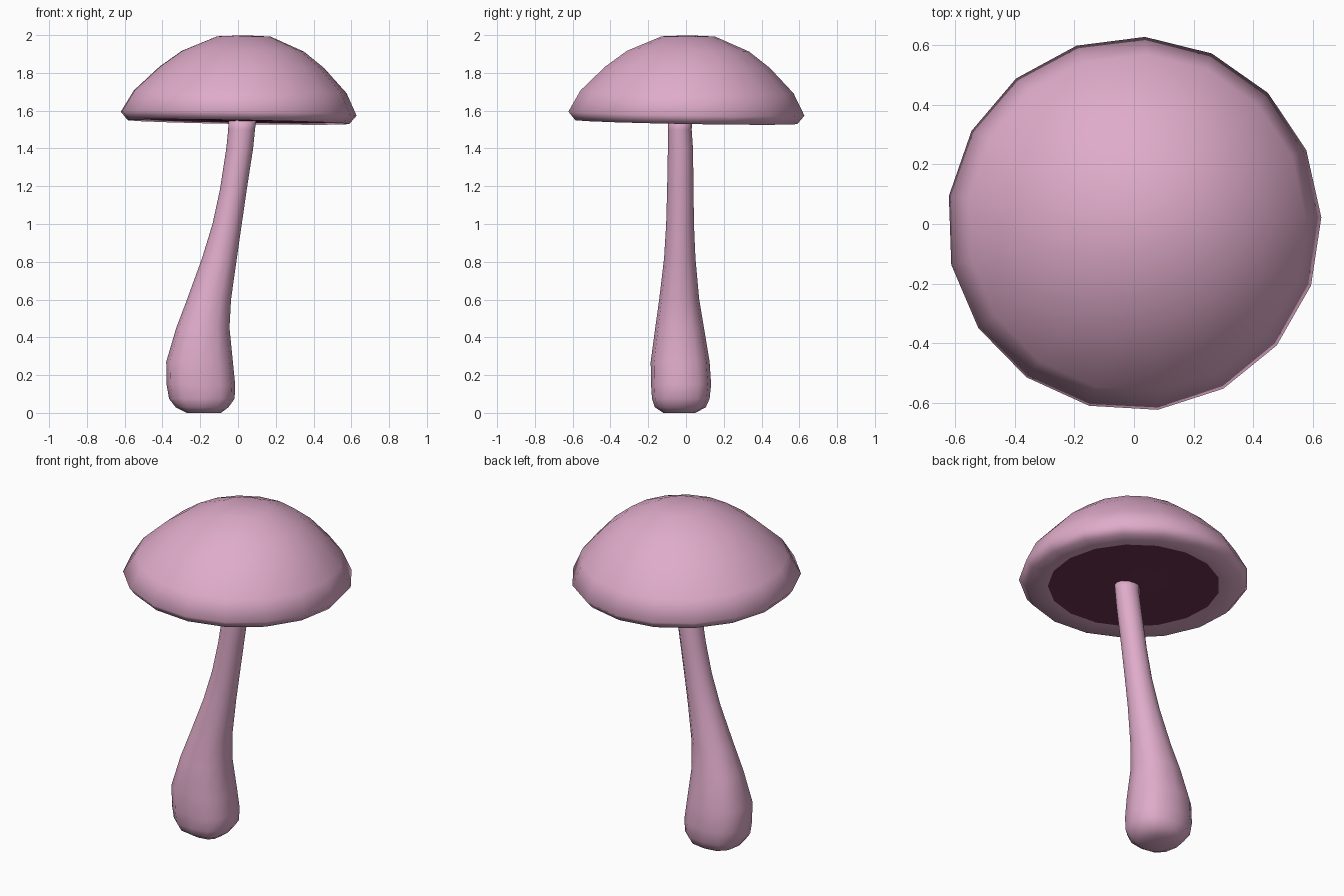
import bpy, bmesh, math

if "Cube" in bpy.data.objects:
    bpy.data.objects.remove(bpy.data.objects["Cube"])


def material(name, rgb):
    m = bpy.data.materials.new(name)
    m.diffuse_color = (*rgb, 1)
    m.use_nodes = True
    m.node_tree.nodes["Principled BSDF"].inputs["Base Color"].default_value = m.diffuse_color
    return m


PINK = material("dusty pink", (0.74, 0.41, 0.59))
DARK = material("dark plum", (0.155, 0.034, 0.085))


def loft(name, rings, mat, cap_start=False, cap_end=False):
    """Skin a list of point rings into one smooth object."""
    bm = bmesh.new()
    loops = [[bm.verts.new(p) for p in ring] for ring in rings]
    n = len(loops[0])
    for a, b in zip(loops, loops[1:]):
        for i in range(n):
            j = (i + 1) % n
            bm.faces.new((a[i], a[j], b[j], b[i]))
    for use, loop, z in ((cap_start, loops[0], 0), (cap_end, loops[-1], 0.006)):
        if use:
            c = [sum(v.co[k] for v in loop) / n for k in range(3)]
            mid = bm.verts.new((c[0], c[1], c[2] + z))
            for i in range(n):
                bm.faces.new((loop[i], loop[(i + 1) % n], mid))
    bmesh.ops.recalc_face_normals(bm, faces=bm.faces)
    for f in bm.faces:
        f.smooth = True
    me = bpy.data.meshes.new(name)
    bm.to_mesh(me)
    bm.free()
    me.materials.append(mat)
    ob = bpy.data.objects.new(name, me)
    bpy.context.collection.objects.link(ob)
    return ob


def cap_ring(r, z):
    """17-sided ring, slightly tilted, leaning towards the crown."""
    lean = max(0, (z - 1.58) / 0.42)
    pts = []
    for i in range(17):
        a = math.radians(2) + i * math.tau / 17
        x, y = r * math.cos(a), r * math.sin(a)
        tilt = -0.018 * (x + y) * (1 - 0.8 * lean)
        pts.append((x + 0.03 * lean, y + 0.012 * lean, z + tilt))
    return pts


def stem_ring(z, x0, x1, y0, y1):
    """Oval section between extents, squarer near the foot."""
    e = 2 / (2.6 - 0.6 * min(1, z / 0.8))
    pts = []
    for i in range(12):
        a = i * math.tau / 12
        c, s = math.cos(a), math.sin(a)
        pts.append(((x0 + x1) / 2 + (x1 - x0) / 2 * math.copysign(abs(c) ** e, c),
                    (y0 + y1) / 2 + (y1 - y0) / 2 * math.copysign(abs(s) ** e, s), z))
    return pts


# Cap: dome and rolled lip
cap_profile = [(0.47, 1.545), (0.59, 1.54), (0.628, 1.585), (0.567, 1.70),
               (0.438, 1.83), (0.325, 1.915), (0.142, 1.993)]
loft("cap", [cap_ring(r, z) for r, z in cap_profile], PINK, cap_end=True)

# Dark underside disc
gill_profile = [(0.47, 1.545), (0.25, 1.55), (0.09, 1.545), (0.04, 1.54)]
loft("cap_underside", [cap_ring(r, z) for r, z in gill_profile], DARK, cap_end=True)

# Stem: swollen foot, curving up to the cap
stem = [(0.003, -0.27, -0.09, -0.12, 0.05), (0.03, -0.33, -0.05, -0.165, 0.105),
        (0.075, -0.365, -0.018, -0.18, 0.125), (0.15, -0.378, -0.015, -0.185, 0.133),
        (0.27, -0.38, -0.027, -0.187, 0.125), (0.45, -0.327, -0.045, -0.163, 0.095),
        (0.60, -0.27, -0.037, -0.142, 0.07), (0.82, -0.19, -0.006, -0.116, 0.05),
        (1.0, -0.135, 0.02, -0.105, 0.042), (1.18, -0.096, 0.046, -0.10, 0.04),
        (1.4, -0.062, 0.08, -0.096, 0.037), (1.5, -0.052, 0.09, -0.095, 0.03),
        (1.56, -0.05, 0.098, -0.095, 0.034)]
stem[0] = (0.0, *stem[0][1:])
loft("stem", [stem_ring(*s) for s in stem], PINK, cap_start=True, cap_end=True)
